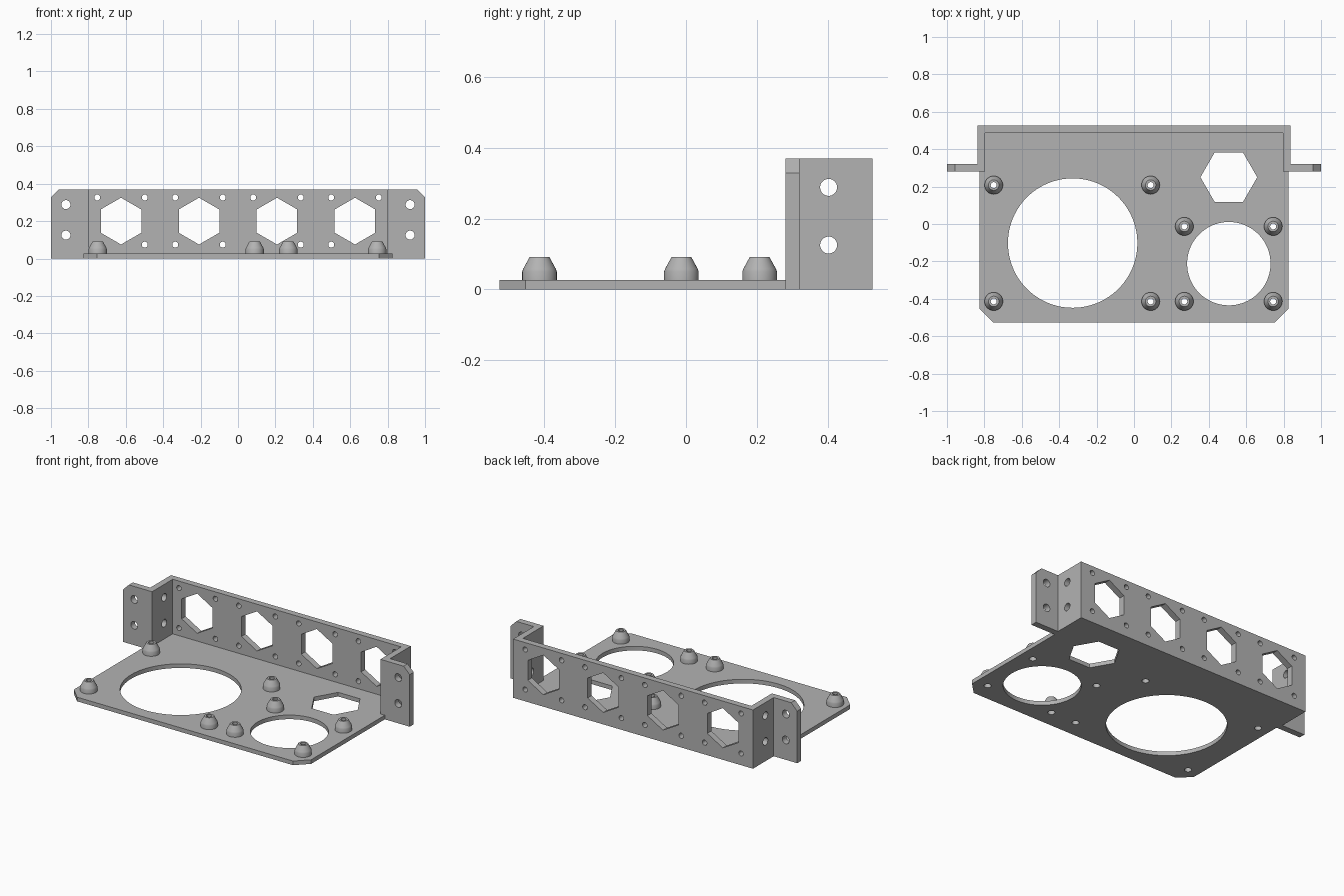
import bpy, bmesh, math
from mathutils import Matrix, Vector

cube = bpy.data.objects.get("Cube")
if cube:
    bpy.data.objects.remove(cube, do_unlink=True)

grey = bpy.data.materials.new("matte grey")
grey.use_nodes = True
grey.diffuse_color = (0.45, 0.45, 0.45, 1)
grey.node_tree.nodes["Principled BSDF"].inputs["Base Color"].default_value = (0.45, 0.45, 0.45, 1)

HEIGHT, PLATE_TOP = 0.37, 0.026
BACK, FRONT, FLANGE_Y = 0.527, -0.527, 0.281
WALL = 0.04
SIDE = 0.836


def to_object(bm, name):
    bmesh.ops.recalc_face_normals(bm, faces=bm.faces)
    mesh = bpy.data.meshes.new(name)
    bm.to_mesh(mesh)
    bm.free()
    mesh.materials.append(grey)
    obj = bpy.data.objects.new(name, mesh)
    bpy.context.collection.objects.link(obj)
    return obj


def extrude_outline(name, outline, z0, z1):
    bm = bmesh.new()
    face = bm.faces.new([bm.verts.new((x, y, z0)) for x, y in outline])
    top = bmesh.ops.extrude_face_region(bm, geom=[face])["geom"]
    bmesh.ops.translate(bm, vec=(0, 0, z1 - z0),
                        verts=[v for v in top if isinstance(v, bmesh.types.BMVert)])
    return to_object(bm, name)


def mirrored(half):
    return half + [(-x, y) for x, y in reversed(half)]


def boolean(target, tool, operation):
    mod = target.modifiers.new(operation.lower(), 'BOOLEAN')
    mod.operation = operation
    mod.solver = 'EXACT'
    mod.object = tool
    bpy.context.view_layer.objects.active = target
    bpy.ops.object.modifier_apply(modifier=mod.name)
    bpy.data.objects.remove(tool, do_unlink=True)


def add_drill(bm, centre, axis, radius, depth, sides=32, turn=0):
    """Add a prism cutter along an axis; a hexagon is a drill with six sides."""
    rot = {'X': Matrix.Rotation(math.pi / 2, 4, 'Y'),
           'Y': Matrix.Rotation(math.pi / 2, 4, 'X'),
           'Z': Matrix()}[axis]
    bmesh.ops.create_cone(bm, cap_ends=True, segments=sides, radius1=radius,
                          radius2=radius, depth=depth,
                          matrix=Matrix.Translation(centre) @ rot @ Matrix.Rotation(turn, 4, 'Z'))


# Folded back wall with side returns and mounting flanges
inner = SIDE - WALL
bracket = extrude_outline("mounting_bracket", mirrored([
    (inner, BACK - WALL), (inner, FLANGE_Y), (1, FLANGE_Y),
    (1, FLANGE_Y + WALL), (SIDE, FLANGE_Y + WALL), (SIDE, BACK)]), 0, HEIGHT)

# Base plate with clipped front corners
clip = 0.074
plate = extrude_outline("base_plate", mirrored([
    (0.827, BACK - WALL / 2), (0.827, FRONT + clip), (0.827 - clip, FRONT)]), 0, PLATE_TOP)

posts = [(x, y) for x in (-0.75, 0.089) for y in (0.208, -0.414)]
posts += [(x, y) for x in (0.269, 0.744) for y in (-0.013, -0.414)]

# Openings in the plate
bm = bmesh.new()
add_drill(bm, (-0.328, -0.102, 0), 'Z', 0.346, 0.2, 96)
add_drill(bm, (0.507, -0.212, 0), 'Z', 0.223, 0.2, 72)
add_drill(bm, (0.507, 0.25, 0), 'Z', 0.152, 0.2, 6, math.pi / 6)
for x, y in posts:
    add_drill(bm, (x, y, 0), 'Z', 0.021, 0.2)
cutter = to_object(bm, "plate_cutter")
# Turn the hexagon so that its corners point sideways
hexagon = [v for v in cutter.data.vertices if (v.co.xy - Vector((0.507, 0.25))).length < 0.16]
start = math.atan2(hexagon[0].co.y - 0.25, hexagon[0].co.x - 0.507)
for v in hexagon:
    offset = Matrix.Rotation(-start, 2) @ (v.co.xy - Vector((0.507, 0.25)))
    v.co.xy = Vector((0.507, 0.25)) + offset
boolean(plate, cutter, 'DIFFERENCE')

# Openings in the back wall, side returns and flanges
bm = bmesh.new()
wall_y = BACK - WALL / 2
for i in range(4):
    x = (i - 1.5) * 0.417
    add_drill(bm, (x, wall_y, 0.2), 'Y', 0.125, 0.1, 6)
    for dx in (-0.127, 0.127):
        for dz in (-0.126, 0.126):
            add_drill(bm, (x + dx, wall_y, 0.2 + dz), 'Y', 0.016, 0.1)
for s in (-1, 1):
    for z in (0.125, 0.288):
        add_drill(bm, (s * 0.92, FLANGE_Y + WALL / 2, z), 'Y', 0.024, 0.1)
        add_drill(bm, (s * (SIDE - WALL / 2), 0.403, z), 'X', 0.024, 0.1)
    # Clipped upper corner of each flange
    tilt = Matrix.Rotation(math.pi / 4, 4, 'Y')
    bmesh.ops.create_cube(bm, size=1, matrix=Matrix.Translation((s, 0.3, HEIGHT)) @ tilt
                          @ Matrix.Diagonal((0.0594, 0.2, 0.0594, 1)))
boolean(bracket, to_object(bm, "wall_cutter"), 'DIFFERENCE')
boolean(bracket, plate, 'UNION')

# Tapered hollow standoffs, turned from one profile
profile = [(0.021, 0.02), (0.049, 0.02), (0.049, 0.05), (0.046, 0.058),
           (0.028, 0.091), (0.016, 0.091), (0.016, 0.03), (0.021, 0.03)]
for i, (x, y) in enumerate(posts):
    bm = bmesh.new()
    verts = [bm.verts.new((r, 0, z)) for r, z in profile]
    edges = [bm.edges.new((verts[k - 1], verts[k])) for k in range(len(verts))]
    bmesh.ops.spin(bm, geom=verts + edges, cent=(0, 0, 0), axis=(0, 0, 1),
                   angle=math.tau, steps=32, use_duplicate=False)
    bmesh.ops.remove_doubles(bm, verts=bm.verts, dist=0.0001)
    post = to_object(bm, f"standoff_{i + 1}")
    post.location = (x, y, 0)

# Smooth the round walls, keep edges sharp
for obj in bpy.context.scene.objects:
    obj.select_set(obj.type == 'MESH' and grey.name in obj.data.materials)
bpy.context.view_layer.objects.active = bracket
bpy.ops.object.shade_smooth_by_angle(angle=math.radians(30))
